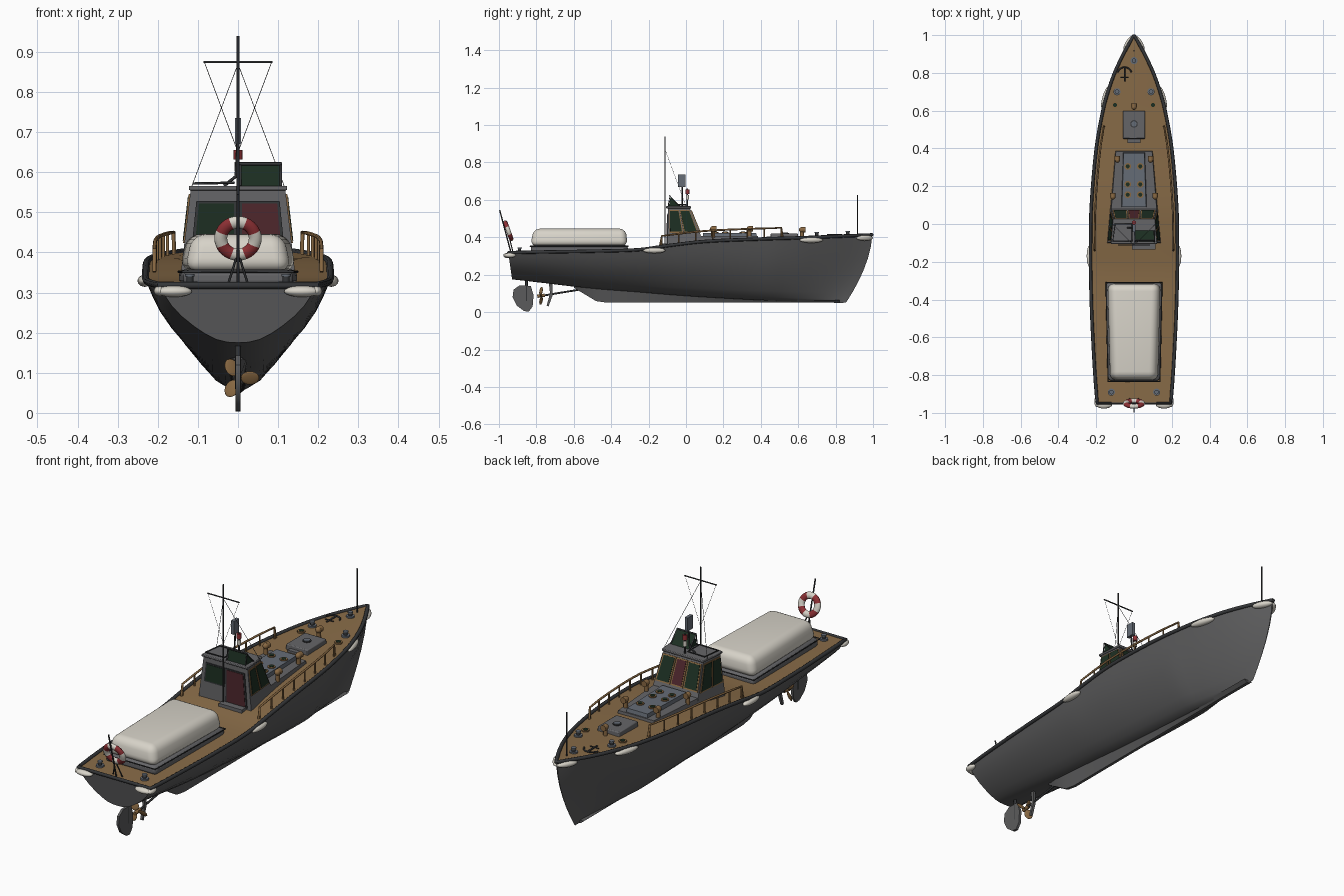
import bpy, bmesh, math
from mathutils import Vector, Matrix

if "Cube" in bpy.data.objects:
    bpy.data.objects.remove(bpy.data.objects["Cube"])

def mat(name, r, g, b):
    m = bpy.data.materials.new(name)
    m.diffuse_color = (r, g, b, 1)
    m.use_nodes = True
    m.node_tree.nodes["Principled BSDF"].inputs["Base Color"].default_value = m.diffuse_color
    return m

HULL = mat("hull_grey", .105, .105, .107)
CABIN = mat("cabin_grey", .13, .13, .137)
TRIM = mat("dark_trim", .035, .037, .04)
DECK = mat("deck_brown", .25, .15, .065)
WHITE = mat("canvas_white", .68, .65, .58)
GLASS = mat("dark_green_glass", .012, .028, .016)
DOOR = mat("door_maroon", .075, .02, .025)
RED = mat("buoy_red", .27, .03, .035)
BRONZE = mat("bronze", .25, .14, .055)
STEEL = mat("steel_blue_grey", .13, .15, .18)

def finish(name, bm, m, angle=35):
    bmesh.ops.recalc_face_normals(bm, faces=bm.faces)
    me = bpy.data.meshes.new(name)
    bm.to_mesh(me)
    bm.free()
    me.materials.append(m)
    me.shade_smooth()
    me.set_sharp_from_angle(angle=math.radians(angle))
    o = bpy.data.objects.new(name, me)
    bpy.context.collection.objects.link(o)
    return o

def loft(name, rings, m, closed=False, angle=35, bevel=0, seg=2):
    bm = bmesh.new()
    vs = [[bm.verts.new(p) for p in r] for r in rings]
    n = len(rings[0])
    for a, b in zip(vs, vs[1:] + (vs[:1] if closed else [])):
        for i in range(n):
            bm.faces.new((a[i], a[(i + 1) % n], b[(i + 1) % n], b[i]))
    if not closed:
        bm.faces.new(vs[0])
        bm.faces.new(vs[-1])
    o = finish(name, bm, m, angle)
    if bevel:
        mod = o.modifiers.new("bevel", 'BEVEL')
        mod.width, mod.segments = bevel, seg
    return o

def rect(wb, yb, wf, yf, z, x=0):  # trapezoid outline: half width aft / forward
    return [(x - wb, yb, z), (x + wb, yb, z), (x + wf, yf, z), (x - wf, yf, z)]

def box(name, x0, x1, y0, y1, z0, z1, m, bevel=0):
    w, c = (x1 - x0) / 2, (x0 + x1) / 2
    return loft(name, [rect(w, y0, w, y1, z, c) for z in (z0, z1)], m, bevel=bevel)

def slab(name, pts, x0, x1, m):  # side outline (y, z) extruded across x
    return loft(name, [[(x, y, z) for y, z in pts] for x in (x0, x1)], m)

def tube(name, pts, r, m, cyclic=False, res=2):
    cu = bpy.data.curves.new(name, 'CURVE')
    cu.dimensions, cu.bevel_depth, cu.bevel_resolution, cu.use_fill_caps = '3D', r, res, True
    s = cu.splines.new('POLY')
    s.points.add(len(pts) - 1)
    for p, q in zip(s.points, pts):
        p.co = (*q, 1)
    s.use_cyclic_u = cyclic
    tmp = bpy.data.objects.new(name, cu)
    bpy.context.collection.objects.link(tmp)
    me = bpy.data.meshes.new_from_object(tmp)
    bpy.data.objects.remove(tmp)
    me.materials.clear()
    me.materials.append(m)
    me.shade_smooth()
    me.set_sharp_from_angle(angle=math.radians(50))
    o = bpy.data.objects.new(name, me)
    bpy.context.collection.objects.link(o)
    return o

def disc(name, x, y, z, r, h, m):
    return tube(name, [(x, y, z), (x, y, z + h)], r, m, res=4)

def ball(name, loc, scale, m, rot=Matrix()):
    bm = bmesh.new()
    bmesh.ops.create_uvsphere(bm, u_segments=20, v_segments=12, radius=1,
                              matrix=Matrix.Translation(loc) @ rot @ Matrix.Diagonal((*scale, 1)))
    return finish(name, bm, m, 80)

# hull lines: half breadth, sheer height and bottom height along the length
Y = [-.95, -.8, -.5, -.25, -.1, .1, .4, .6, .7, .8, .9, .995]
B = [.195, .207, .223, .23, .23, .226, .2, .165, .138, .103, .056, .003]
S = [.315, .318, .323, .331, .352, .375, .388, .394, .398, .402, .406, .41]
K = [.175, .16, .125, .105, .092, .078, .062, .055, .053, .052, .05, .05]

def at(T, y):
    y = min(max(y, Y[0]), Y[-1])
    i = max(j for j in range(len(Y) - 1) if Y[j] <= y)
    sl = lambda j: (T[min(j + 1, 11)] - T[max(j - 1, 0)]) / (Y[min(j + 1, 11)] - Y[max(j - 1, 0)])
    h = Y[i + 1] - Y[i]
    t = (y - Y[i]) / h
    return ((2*t**3 - 3*t**2 + 1) * T[i] + (t**3 - 2*t**2 + t) * h * sl(i)
            + (3*t**2 - 2*t**3) * T[i + 1] + (t**3 - t**2) * h * sl(i + 1))

SEC = [(0, 0), (.14, .01), (.28, .06), (.42, .16), (.57, .3), (.72, .47), (.85, .66), (.94, .85), (1, 1)]
YS = [-.95 + 1.945 * i / 48 for i in range(49)]

def section(y):
    w, a = max(0, (y - .45) / .545), max(0, (-.8 - y) / .15)
    b, s, k = at(B, y), at(S, y), at(K, y)
    half = [(b * (u * (1 - w) + v * w), y - .14 * w * (1 - v)**1.7 + .02 * a * (1 - v), k + (s - k) * v) for u, v in SEC]
    return [(-p[0], p[1], p[2]) for p in half[:0:-1]] + half

loft("hull", [section(y) for y in YS], HULL, angle=40)
zd = lambda y: at(S, y) + .006  # deck height
loft("deck", [[(-at(B, y), y, zd(y) - .003), (0, y, zd(y)), (at(B, y), y, zd(y) - .003), (0, y, zd(y) - .01)]
              for y in YS], DECK)
keel = []
for i in range(25):
    y = -.6 + 1.42 * i / 24
    zb = max(.05, at(K, y) - .005 - max(0, y + .6) * .5)
    keel.append([(-.007, y, zb), (.007, y, zb), (.024, y, at(K, y) + .012), (-.024, y, at(K, y) + .012)])
loft("keel", keel, HULL)
edge = [(at(B, y), y, at(S, y) + .003) for y in YS[::-1]]
tube("gunwale_rail", edge + [(-x, y, z) for x, y, z in edge[::-1]], .009, TRIM, True)

# rope fenders
for sx in (-1, 1):
    for y, L in ((.955, .05), (.67, .065), (-.17, .06)):
        d = math.atan2(at(B, y + .03) - at(B, y - .03), .06)
        ball("side_fender", (sx * (at(B, y) + .002), y, at(S, y) - .012), (.018, L, .015), WHITE,
             Matrix.Rotation(-sx * d, 4, 'Z'))
    ball("stern_fender", (sx * .16, -.955, .303), (.045, .022, .014), WHITE)
    ball("corner_fender", (sx * .195, -.94, .304), (.015, .03, .013), WHITE)

# aft hold with canvas cover
loft("hold_coaming", [rect(.136, -.83, .148, -.31, z) for z in (.315, .358)], CABIN, bevel=.015)
loft("canvas_cover", [rect(.133, -.832, .146, -.312, .353), rect(.112, -.815, .128, -.322, .446)],
     WHITE, angle=180, bevel=.034, seg=5)
tube("cover_rope", rect(.138, -.834, .149, -.309, .352), .003, TRIM, True)

# wheelhouse
lo, hi = rect(.143, -.1, .128, .105, .345), rect(.118, -.095, .106, .02, .556)
loft("wheelhouse", [lo, hi], CABIN)
loft("wheelhouse_roof", [rect(.123, -.106, .112, .028, z) for z in (.555, .566)], CABIN, bevel=.003)

def pane(name, side, u0, u1, v0, v1, m, frame):
    a, b, c, d = (Vector(p) for p in (lo[side], lo[(side + 1) % 4], hi[(side + 1) % 4], hi[side]))
    n = (b - a).cross(d - a).normalized()
    P = lambda u, v: a.lerp(b, u).lerp(d.lerp(c, u), v)
    for nm, e, t, mm in ((name + "_frame", .028, .004, frame), (name, 0, .006, m)):
        q = [P(u0 - e, v0 - e), P(u1 + e, v0 - e), P(u1 + e, v1 + e), P(u0 - e, v1 + e)]
        loft(nm, [[p - n * .002 for p in q], [p + n * t for p in q]], mm)

pane("back_window", 0, .1, .46, .46, .84, GLASS, TRIM)
pane("back_door", 0, .54, .9, .12, .84, DOOR, TRIM)
for side in (1, 3):
    for u0, u1 in ((.08, .45), (.54, .92)):
        pane("side_window", side, *((u0, u1) if side == 1 else (1 - u1, 1 - u0)), .4, .92, GLASS, BRONZE)
for u0, u1, m in ((.05, .32, GLASS), (.39, .61, DOOR), (.68, .95, GLASS)):
    pane("windscreen", 2, u0, u1, .42, .92, m, BRONZE)
box("door_step", -.01, .115, -.135, -.1, .34, .368, CABIN)

# roof gear: screen, lamp board, signal lamps, rail
slab("roof_screen", [(-.092, .566), (-.035, .566), (-.082, .62)], .008, .105, GLASS)
for x in (.006, .107):
    tube("screen_frame", [(x, -.035, .566), (x, -.086, .622), (x, -.095, .566)], .003, TRIM)
tube("screen_top", [(.004, -.086, .621), (.109, -.086, .621)], .004, TRIM)
tube("lamp_post", [(-.035, -.02, .566), (-.005, -.02, .59), (0, -.02, .68)], .004, TRIM)
box("lamp_board", -.008, .008, -.042, -.002, .67, .735, STEEL)
disc("red_lamp", 0, .008, .632, .011, .024, RED)
disc("white_lamp", 0, .008, .602, .009, .024, WHITE)
disc("lamp_stand", 0, .008, .56, .004, .1, TRIM)
tube("roof_rail", [(-.112, -.09, .572), (-.01, -.09, .574), (-.01, 0, .574), (-.1, 0, .572)], .003, TRIM, True)

# mast, yard and stays
tube("mast", [(0, -.112, .345), (0, -.112, .94)], .0035, TRIM)
tube("yard", [(-.086, -.112, .875), (.086, -.112, .875)], .003, TRIM)
for s in (-1, 1):
    tube("shroud", [(0, -.112, .87), (s * .115, 0, .566)], .001, TRIM, res=0)
    tube("halyard", [(s * .084, -.112, .875), (0, -.112, .65)], .0008, TRIM, res=0)
tube("bow_staff", [(0, .917, .40), (0, .917, .625)], .0035, TRIM)

# forward trunk, skylight and hatch
loft("trunk_cabin", [rect(.128, .08, .103, .39, .36), rect(.12, .08, .096, .385, .406)], CABIN)
loft("skylight", [rect(.068, .09, .058, .38, .4), rect(.064, .09, .055, .375, .424)], STEEL)
loft("fore_hatch", [rect(.06, .45, .06, .6, .38), rect(.058, .452, .058, .598, .42)], CABIN, bevel=.004)
box("hatch_step", -.035, .035, .43, .455, .38, .405, CABIN)
disc("hatch_ring", 0, .53, .42, .02, .004, TRIM)
disc("hatch_cap", 0, .53, .42, .015, .006, STEEL)

def porthole(x, y, z):
    disc("porthole_rim", x, y, z, .018, .007, BRONZE)
    disc("porthole_glass", x, y, z, .011, .009, GLASS)

def vent(x, y, z):
    disc("vent_pipe", x, y, z, .01, .045, BRONZE)
    ball("vent_cowl", (x, y, z + .045), (.014, .016, .015), BRONZE)
    tube("vent_mouth", [(x, y, z + .045), (x, y + .019, z + .045)], .015, BRONZE, res=3)

def bollard(x, y):
    disc("bollard_base", x, y, zd(y) - .004, .019, .01, STEEL)
    disc("bollard_post", x, y, zd(y), .009, .022, TRIM)
    disc("bollard_cap", x, y, zd(y) + .018, .012, .006, STEEL)

for sx in (-1, 1):
    for y in (.155, .21, .305):
        porthole(sx * .033, y, .421)
    porthole(sx * .1, .63, zd(.63) - .003)
    vent(sx * .088, .34, .4)
    vent(sx * .112, .145, .4)
    bollard(sx * .09, .7)
    bollard(sx * .12, -.89)
vent(0, .62, .395)
bollard(0, .865)

# anchor on the foredeck
z = zd(.8) + .006
tube("anchor_shank", [(-.05, .755, z), (-.05, .83, z)], .004, TRIM)
tube("anchor_stock", [(-.072, .775, z), (-.028, .775, z)], .003, TRIM)
tube("anchor_arms", [(-.05 + .038 * math.sin(a), .792 + .038 * math.cos(a), z) for a in
                     [-1.3 + .26 * i for i in range(11)]], .004, TRIM)

# side handrails
for sx in (-1, 1):
    ys = [-.13 + .64 * i / 7 for i in range(8)]
    inx = lambda y: sx * (at(B, y) - .022)
    top = [(inx(y), y, zd(y) + .053) for y in ys]
    tube("handrail", [(inx(-.14), -.14, zd(-.14))] + top + [(inx(.518), .518, zd(.5))], .005, BRONZE)
    for y in ys:
        tube("stanchion", [(inx(y), y, zd(y) - .004), (inx(y), y, zd(y) + .053)], .004, BRONZE)

# ensign staff and striped lifebuoy
tube("ensign_staff", [(0, -.935, .315), (0, -.996, .545)], .0035, TRIM)
for s in (-1, 1):
    tube("buoy_strut", [(s * .025, -.925, .32), (0, -.945, .4)], .003, TRIM)
up, nrm, c = Vector((0, -.34, .94)), Vector((0, .94, .34)), Vector((0, -.95, .435))
rings = []
for i in range(32):
    a = 2 * math.pi * i / 32
    d = Vector((1, 0, 0)) * math.cos(a) + up * math.sin(a)
    rings.append([c + d * (.043 + .016 * math.cos(t)) + nrm * .012 * math.sin(t)
                  for t in [2 * math.pi * j / 12 for j in range(12)]])
buoy = loft("lifebuoy", rings, WHITE, closed=True, angle=80)
buoy.data.materials.append(RED)
for p in buoy.data.polygons:
    a = math.atan2((p.center - c).dot(up), p.center.x)
    p.material_index = 1 if math.sin(2 * a)**2 > .5 else 0

# rudder, shaft, strut and propeller
slab("rudder", [(-.83, .14), (-.815, .09), (-.82, .03), (-.84, .003), (-.865, .005), (-.905, .035),
                (-.927, .08), (-.922, .12), (-.89, .143)], -.006, .006, HULL)
tube("rudder_stock", [(0, -.853, .06), (0, -.853, .19)], .007, TRIM)
tube("shaft", [(0, -.79, .084), (0, -.54, .125)], .005, TRIM)
slab("shaft_strut", [(-.715, .17), (-.735, .17), (-.727, .1), (-.745, .035), (-.735, .03), (-.713, .09)], -.006, .006, HULL)
tube("propeller_hub", [(0, -.795, .085), (0, -.755, .09)], .009, BRONZE)
for deg in (120, 0, 240):
    R = Matrix.Rotation(math.radians(-deg), 4, 'Y')
    p = R @ Vector((.03, 0, 0))
    ball("propeller_blade", (p.x, -.775, .087 + p.z), (.023, .004, .019), BRONZE, R @ Matrix.Rotation(.5, 4, 'X'))
